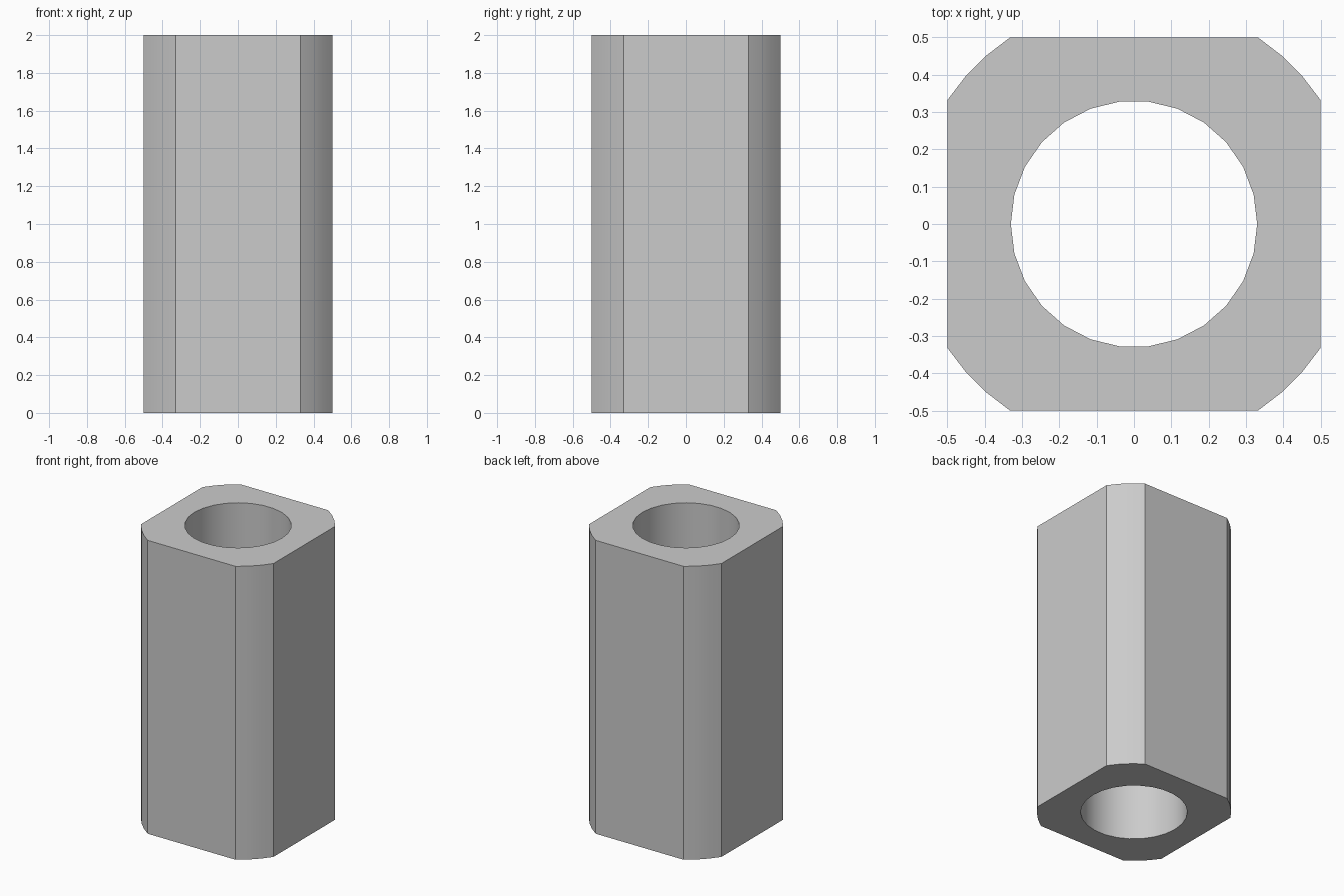
import bpy, bmesh
from math import cos, sin, pi, asin, radians

if "Cube" in bpy.data.objects:
    bpy.data.objects.remove(bpy.data.objects["Cube"])

HALF, CORNER_R, BORE_R, HEIGHT = 0.5, 0.6, 0.33, 2.0
BORE_SIDES, CORNER_STEPS = 26, 3

# Outer profile: square whose corners are trimmed by a larger circle
start = asin(HALF / CORNER_R)
a0, a1 = pi / 2 - start, start
outer = []
for q in range(4):
    for i in range(CORNER_STEPS + 1):
        a = q * pi / 2 + a0 + (a1 - a0) * i / CORNER_STEPS
        outer.append((CORNER_R * cos(a), CORNER_R * sin(a)))

# Round bore
bore = [(BORE_R * cos(2 * pi * i / BORE_SIDES), BORE_R * sin(2 * pi * i / BORE_SIDES))
        for i in range(BORE_SIDES)]


def add_loop(bm, pts):
    vs = [bm.verts.new((x, y, 0)) for x, y in pts]
    return [bm.edges.new((v, vs[(i + 1) % len(vs)])) for i, v in enumerate(vs)]


# Fill the ring between the loops and extrude it upwards
bm = bmesh.new()
edges = add_loop(bm, outer) + add_loop(bm, bore)
bmesh.ops.triangle_fill(bm, edges=edges, use_beauty=True, normal=(0, 0, 1))
ext = bmesh.ops.extrude_face_region(bm, geom=bm.faces[:], use_keep_orig=True)
top = [g for g in ext["geom"] if isinstance(g, bmesh.types.BMVert)]
bmesh.ops.translate(bm, verts=top, vec=(0, 0, HEIGHT))
bmesh.ops.recalc_face_normals(bm, faces=bm.faces[:])

mesh = bpy.data.meshes.new("square_sleeve")
bm.to_mesh(mesh)
bm.free()
sleeve = bpy.data.objects.new("square_sleeve", mesh)
bpy.context.collection.objects.link(sleeve)

# Smooth bore and corners, sharp elsewhere
bpy.context.view_layer.objects.active = sleeve
sleeve.select_set(True)
bpy.ops.object.shade_smooth_by_angle(angle=radians(30))
